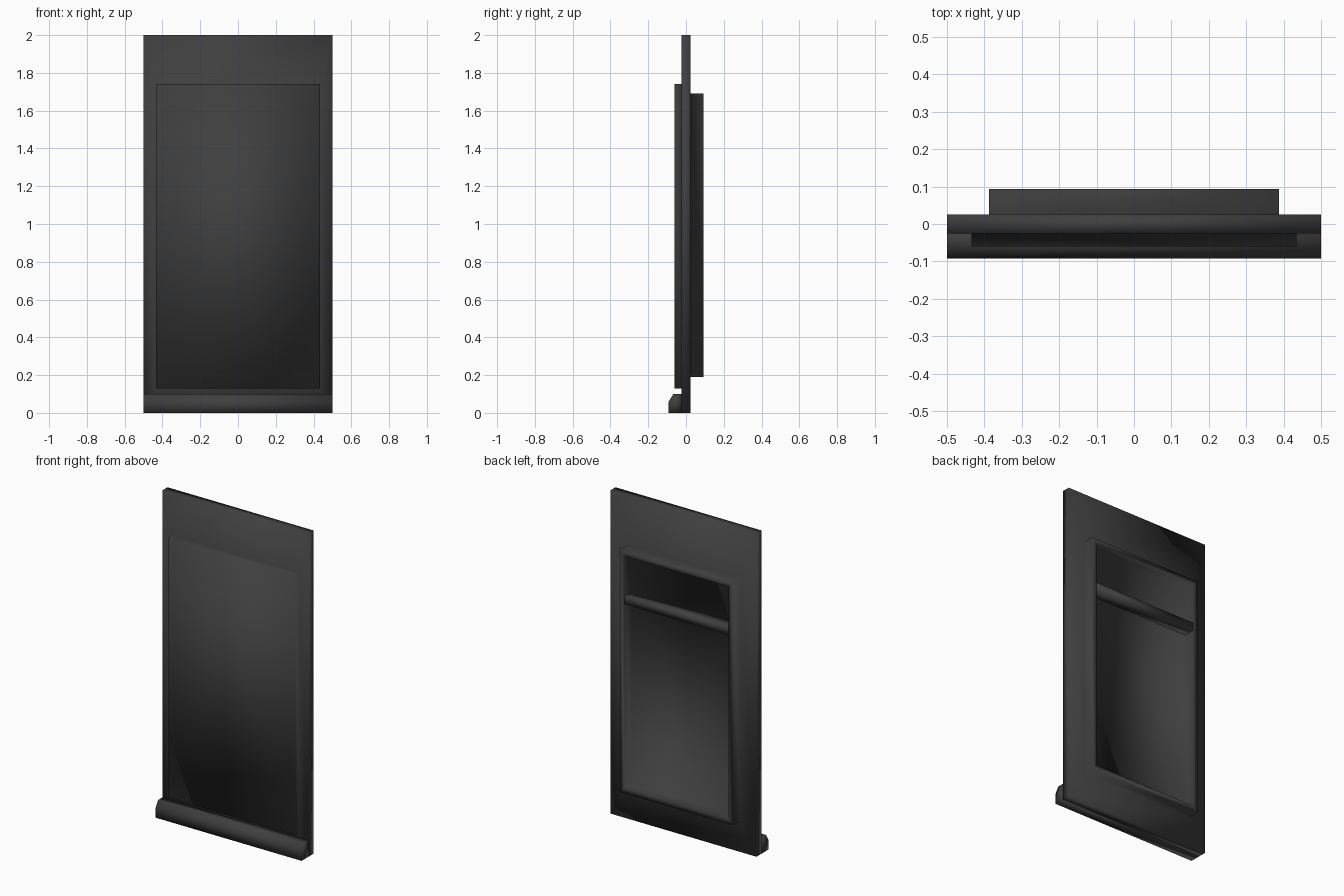
import bpy

cube = bpy.data.objects.get("Cube")
if cube:
    bpy.data.objects.remove(cube, do_unlink=True)

black = bpy.data.materials.new("matte_black")
black.use_nodes = True
colour = (0.05, 0.05, 0.05, 1)
black.diffuse_color = colour
black.node_tree.nodes["Principled BSDF"].inputs["Base Color"].default_value = colour


def loft(name, rings):
    """Join equal-sized point rings with quads and cap both ends, smooth shaded."""
    n = len(rings[0])
    verts = [p for ring in rings for p in ring]
    faces = [tuple(range(n)), tuple(reversed(range(len(verts) - n, len(verts))))]
    for r in range(len(rings) - 1):
        for i in range(n):
            a, b = r * n + i, r * n + (i + 1) % n
            faces.append((b, a, a + n, b + n))
    mesh = bpy.data.meshes.new(name)
    mesh.from_pydata(verts, [], faces)
    mesh.materials.append(black)
    mesh.polygons.foreach_set("use_smooth", [True] * len(mesh.polygons))
    mesh.update()
    obj = bpy.data.objects.new(name, mesh)
    bpy.context.collection.objects.link(obj)
    return obj


def rect(half, low, high, y):
    """Upright rectangle, counter-clockwise seen from the front."""
    return [(-half, y, low), (half, y, low), (half, y, high), (-half, y, high)]


# Rectangles: half width, bottom, top
slab = (0.5, 0, 2)
front_panel = (0.435, 0.13, 1.74)
frame_outer = (0.387, 0.19, 1.69)
frame_inner = (0.355, 0.222, 1.658)

FRONT, BACK, FRAME_BACK = -0.025, 0.025, 0.093

# Slab with raised front panel and raised rear frame, lofted front to back
loft("panel_slab", [
    rect(*front_panel, -0.06),
    rect(*front_panel, FRONT),
    rect(*slab, FRONT),
    rect(*slab, BACK),
    rect(*frame_outer, BACK),
    rect(*frame_outer, FRAME_BACK),
    rect(*frame_inner, FRAME_BACK),
    rect(*frame_inner, BACK),
])

# Rail across the rear frame
rail = (0.355, 1.36, 1.41)
loft("rear_cross_rail", [rect(*rail, BACK), rect(*rail, FRAME_BACK)])

# Chamfered ledge along the front foot
profile = [(FRONT, 0), (FRONT, 0.1), (-0.067, 0.1), (-0.092, 0.06), (-0.092, 0)]
loft("front_ledge", [[(x, y, z) for y, z in profile] for x in (-0.5, 0.5)])
